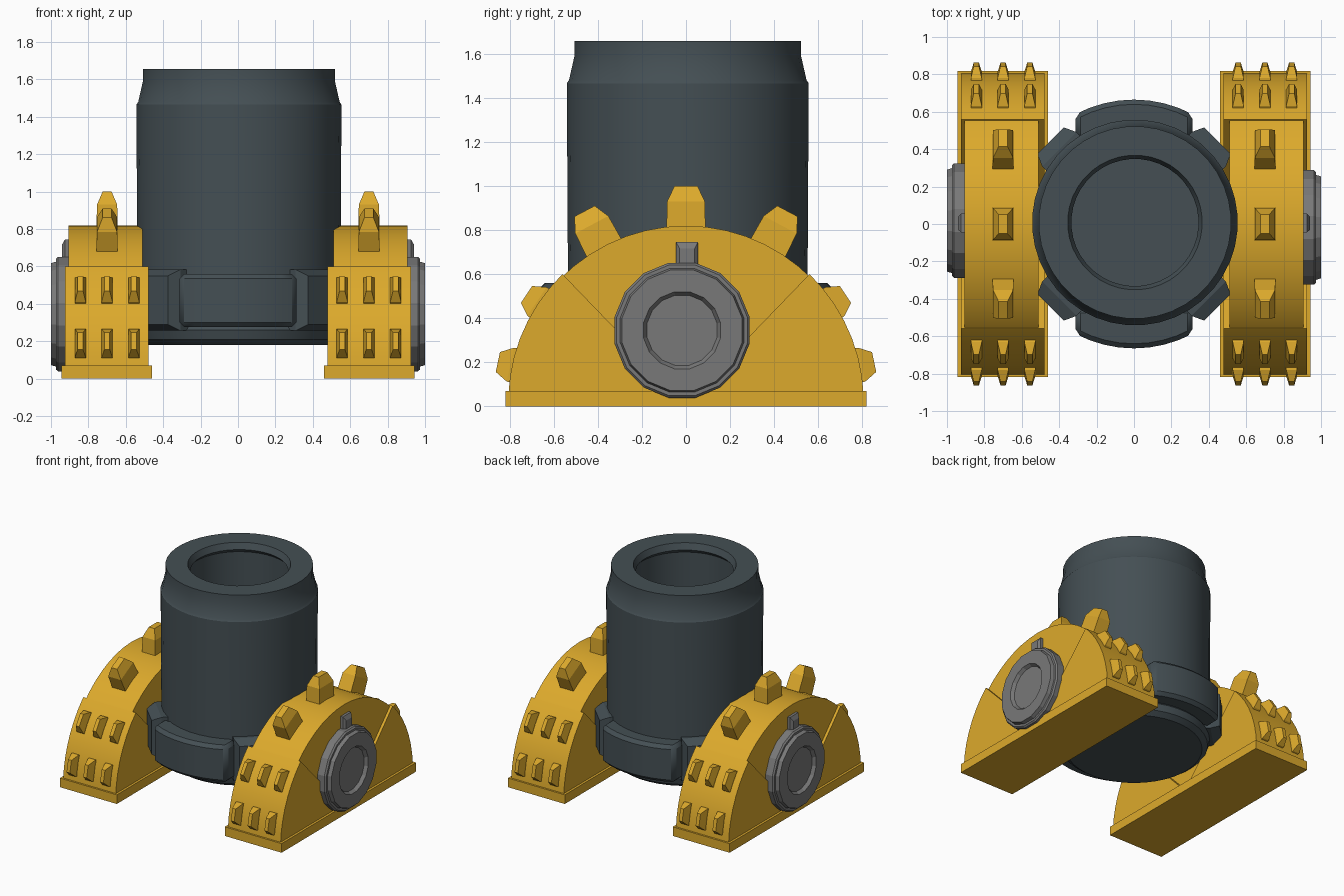
import bpy, bmesh
from math import sin, cos, pi, radians
from mathutils import Matrix, Vector

if "Cube" in bpy.data.objects:
    bpy.data.objects.remove(bpy.data.objects["Cube"])


def material(name, rgb):
    m = bpy.data.materials.new(name)
    m.diffuse_color = (*rgb, 1)
    m.use_nodes = True
    m.node_tree.nodes["Principled BSDF"].inputs["Base Color"].default_value = m.diffuse_color
    return m


IRON = material("dark_iron", (0.058, 0.078, 0.088))
YELLOW = material("yellow_paint", (0.72, 0.40, 0.025))
STEEL = material("grey_steel", (0.19, 0.19, 0.19))


def finish(name, bm, mat, smooth=None, bevel=0):
    bmesh.ops.remove_doubles(bm, verts=bm.verts, dist=1e-5)
    bmesh.ops.recalc_face_normals(bm, faces=bm.faces)
    me = bpy.data.meshes.new(name)
    bm.to_mesh(me)
    bm.free()
    me.materials.append(mat)
    ob = bpy.data.objects.new(name, me)
    bpy.context.collection.objects.link(ob)
    if bevel:
        b = ob.modifiers.new("bevel", 'BEVEL')
        b.width, b.segments = bevel, 1
        b.limit_method, b.angle_limit = 'ANGLE', radians(40)
    if smooth:
        bpy.ops.object.select_all(action='DESELECT')
        ob.select_set(True)
        bpy.context.view_layer.objects.active = ob
        bpy.ops.object.shade_smooth_by_angle(angle=radians(smooth))
    return ob


def lathe(name, profile, sides, mat, matrix=Matrix(), smooth=30):
    """Spin (radius, height) points round local z."""
    bm = bmesh.new()
    rings = []
    for r, z in profile:
        rings.append([bm.verts.new(matrix @ Vector((r * cos(a), r * sin(a), z)))
                      for a in ((i + 0.5) * 2 * pi / sides for i in range(sides))])
    for lo, hi in zip(rings, rings[1:]):
        for i in range(sides):
            j = (i + 1) % sides
            bm.faces.new((lo[i], lo[j], hi[j], hi[i]))
    bm.faces.new(rings[0])
    bm.faces.new(rings[-1])
    return finish(name, bm, mat, smooth)


def prism(name, outline, offset, mat, **kw):
    """Extrude a closed 3D outline along offset."""
    bm = bmesh.new()
    f = bm.faces.new([bm.verts.new(p) for p in outline])
    ext = bmesh.ops.extrude_face_region(bm, geom=[f])["geom"]
    bmesh.ops.translate(bm, vec=offset, verts=[v for v in ext if isinstance(v, bmesh.types.BMVert)])
    return finish(name, bm, mat, **kw)


def stud(name, layers, matrix, mat):
    """Stack of rectangles (half x, half y, z)."""
    bm = bmesh.new()
    rings = [[bm.verts.new(matrix @ Vector((sx * hx, sy * hy, z)))
              for sx, sy in ((-1, -1), (1, -1), (1, 1), (-1, 1))] for hx, hy, z in layers]
    for lo, hi in zip(rings, rings[1:]):
        for i in range(4):
            j = (i + 1) % 4
            bm.faces.new((lo[i], lo[j], hi[j], hi[i]))
    bm.faces.new(rings[0])
    bm.faces.new(rings[-1])
    return finish(name, bm, mat)


# Barrel with flared lip and hollow bore
lathe("barrel", [(0.49, 0.18), (0.53, 0.21), (0.545, 0.26), (0.525, 0.285), (0.545, 0.31),
                 (0.545, 0.60), (0.55, 1.465), (0.54, 1.48), (0.515, 1.59), (0.515, 1.657),
                 (0.36, 1.657), (0.34, 1.61), (0.37, 1.58), (0.37, 0.80)],
      40, IRON, Matrix.Translation((0.005, 0.008, 0)))

# Curved clamp plates, front and back
for s, side in ((-1, "front"), (1, "back")):
    arc = [radians(-28 + 7 * i) for i in range(9)]
    plan = [(0.665 * sin(a), s * 0.665 * cos(a), 0.275) for a in arc]
    plan += [(0.312, s * 0.45, 0.275), (-0.312, s * 0.45, 0.275)]
    prism(side + "_clamp_plate", plan, (0, 0, 0.285), IRON, bevel=0.025, smooth=20)

# Diagonal clamp lugs
for k in range(4):
    turn = Matrix.Rotation(radians(45 + 90 * k), 4, 'Z') @ Matrix.Translation((0, 0, 0.42))
    stud(f"clamp_lug_{k}", [(0.163, 0.13, 0.5), (0.163, 0.13, 0.565), (0.13, 0.10, 0.63)],
         turn @ Matrix.Rotation(radians(90), 4, 'Y'), IRON)

# Side cradles
CZ, R = 0.02, 0.803


def rim(a, r):
    return r * cos(a), CZ + r * sin(a)


for s, side in ((-1, "left"), (1, "right")):
    # base slab
    slab = Matrix.Translation((s * 0.702, 0, 0))
    stud(side + "_base", [(0.242, 0.818, 0), (0.242, 0.818, 0.07)], slab, YELLOW)

    # arched centre
    pts = [rim(radians(4 + 172 * i / 26), R - 0.004) for i in range(27)]
    prism(side + "_arch", [(s * 0.51, y, z) for y, z in pts], (s * 0.395, 0, 0), YELLOW, smooth=30)

    # wider end wedges under the diagonal seams
    lo, hi = radians(2), radians(46)
    for e, end in ((-1, "front"), (1, "back")):
        pts = [rim(lo + (hi - lo) * i / 7, R + 0.003) for i in range(8)] + [(0, CZ)]
        prism(f"{side}_{end}_wedge", [(s * 0.478, e * y, z) for y, z in pts],
              (s * 0.448, 0, 0), YELLOW, smooth=30)

    # large teeth on the arch, small studs on the wedges
    def radial(x, tilt):
        return (Matrix.Translation((s * x, 0, CZ)) @ Matrix.Rotation(radians(tilt), 4, 'X'))

    for tilt in (-28, 0, 28):
        stud(side + "_tooth", [(0.058, 0.09, 0.74), (0.054, 0.085, 0.91), (0.024, 0.052, 0.98)],
             radial(0.7, tilt), YELLOW)
    for tilt in (-78, -56, 56, 78):
        for x in (0.557, 0.7, 0.843):
            stud(side + "_stud", [(0.031, 0.082, 0.75), (0.029, 0.078, 0.815), (0.014, 0.046, 0.872)],
                 radial(x, tilt), YELLOW)

    # pivot cap with recessed centre, and its locking tab
    axis = Matrix.Translation((0, -0.018 * s, 0.345)) @ Matrix.Rotation(s * pi / 2, 4, 'Y')
    lathe(side + "_pivot_cap", [(0.312, 0.85), (0.312, 0.962), (0.302, 0.973), (0.286, 0.973),
                                (0.278, 1.0), (0.178, 1.0), (0.162, 0.975)],
          16, STEEL, axis, smooth=12)
    tab = Matrix.Translation((0, 0.005, 0.67)) @ Matrix.Rotation(s * pi / 2, 4, 'Y')
    stud(side + "_lock_tab", [(0.075, 0.05, 0.85), (0.075, 0.05, 0.925), (0.045, 0.034, 0.942)],
         tab, STEEL)
